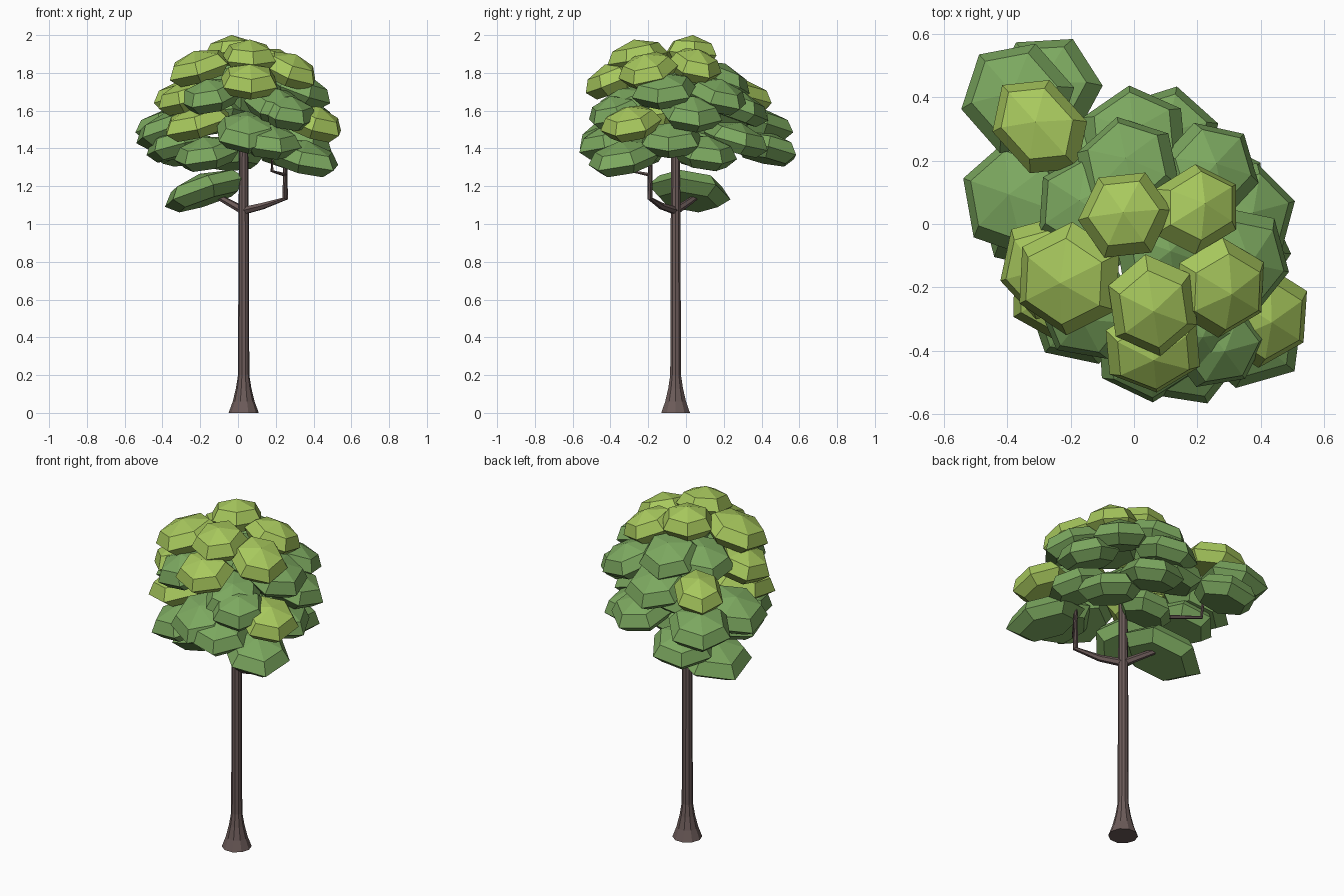
import bpy, bmesh
from math import sin, cos, pi, atan2
from mathutils import Matrix, Vector

if "Cube" in bpy.data.objects:
    bpy.data.objects.remove(bpy.data.objects["Cube"])

TX, TY = 0.03, -0.055   # trunk axis


def material(name, rgb):
    m = bpy.data.materials.new(name)
    m.diffuse_color = (*rgb, 1)
    m.use_nodes = True
    m.node_tree.nodes["Principled BSDF"].inputs["Base Color"].default_value = m.diffuse_color
    return m


BARK = material("bark", (0.15, 0.105, 0.1))
GREEN = material("leaf_green", (0.2, 0.39, 0.115))
LIME = material("leaf_lime", (0.39, 0.58, 0.11))


def finish(bm, name, mat):
    bmesh.ops.recalc_face_normals(bm, faces=bm.faces)
    me = bpy.data.meshes.new(name)
    bm.to_mesh(me)
    bm.free()
    me.materials.append(mat)
    ob = bpy.data.objects.new(name, me)
    bpy.context.collection.objects.link(ob)
    return ob


def skin(bm, rings):
    for r, s in zip(rings, rings[1:]):
        n = len(r)
        for i in range(n):
            j = (i + 1) % n
            bm.faces.new((r[i], r[j], s[j], s[i]))


def trunk():
    bm = bmesh.new()
    rings = []
    for r, z in ((.08, 0), (.058, .06), (.041, .13), (.03, .2), (.027, 1.05), (.023, 1.5)):
        rings.append([bm.verts.new((TX + r * cos(i * pi / 5), TY + r * sin(i * pi / 5), z))
                      for i in range(10)])
    skin(bm, rings)
    bm.faces.new(rings[0])
    bm.faces.new(rings[-1])
    finish(bm, "trunk", BARK)


def branch(name, pts, r0, r1, n=6):
    bm = bmesh.new()
    pts = [Vector(p) for p in pts]
    rings = []
    for k, p in enumerate(pts):
        a, b = pts[max(k - 1, 0)], pts[min(k + 1, len(pts) - 1)]
        q = (b - a).to_track_quat('Z', 'Y')
        r = r0 + (r1 - r0) * k / (len(pts) - 1)
        rings.append([bm.verts.new(p + q @ Vector((r * cos(2 * pi * i / n), r * sin(2 * pi * i / n), 0)))
                      for i in range(n)])
    skin(bm, rings)
    bm.faces.new(rings[0])
    bm.faces.new(rings[-1])
    finish(bm, name, BARK)


def clump(name, mat, x, y, z, a, b, tilt, h=.16):
    """Hexagonal faceted leaf pad, drooping away from the trunk."""
    bm = bmesh.new()
    rings = []
    for s, t in ((.72, -.48), (1, -.14), (.76, .25)):
        rings.append([bm.verts.new((a * s * cos(i * pi / 3), b * s * sin(i * pi / 3), h * t))
                      for i in range(6)])
    skin(bm, rings)
    bm.faces.new(rings[0])
    top = bm.verts.new((0, 0, h * .5))
    for i in range(6):
        bm.faces.new((rings[2][i], rings[2][(i + 1) % 6], top))
    yaw = atan2(y - TY, x - TX)
    bm.transform(Matrix.Translation((x, y, z)) @ Matrix.Rotation(yaw, 4, 'Z')
                 @ Matrix.Rotation(tilt, 4, 'Y'))
    finish(bm, name, mat)


trunk()

# branches with upright twigs
branch("right_branch", [(.03, -.055, 1.07), (.13, -.13, 1.095), (.25, -.19, 1.135), (.25, -.19, 1.5)], .022, .012)
branch("right_twig", [(.25, -.19, 1.26), (.18, -.29, 1.28), (.18, -.29, 1.48)], .01, .008)
branch("left_branch", [(.03, -.055, 1.07), (-.06, .02, 1.12), (-.14, .08, 1.165)], .022, .014)
branch("back_branch", [(-.02, -.01, 1.36), (-.14, .12, 1.34), (-.27, .24, 1.33), (-.28, .25, 1.5)], .012, .009)

# lime leaf pads: x, y, z, radial size, tangential size, tilt
lime = [
    (-.03, .03, 1.921, .145, .15, .1),
    (.2, .05, 1.85, .16, .14, .36),
    (-.21, -.175, 1.84, .185, .18, .32),
    (.06, -.26, 1.898, .165, .15, .2),
    (.06, -.40, 1.77, .15, .165, .38),
    (.28, -.205, 1.825, .165, .16, .42),
    (.41, -.295, 1.545, .165, .165, .36),
    (-.3, .31, 1.68, .18, .14, .2),
    (-.22, -.2, 1.55, .2, .185, .3),
    (-.28, -.14, 1.68, .16, .17, .3),
]
for k, p in enumerate(lime):
    clump(f"lime_leaves_{k + 1}", LIME, *p)

green = [
    # crown core
    (.1, -.08, 1.77, .17, .17, .2),
    # upper tier
    (-.02, .18, 1.775, .18, .17, .36),
    (-.15, .06, 1.74, .18, .18, .34),
    (-.15, -.28, 1.69, .165, .165, .32),
    (.34, -.12, 1.72, .17, .18, .36),
    (.2, -.33, 1.64, .175, .165, .4),
    (.24, .17, 1.69, .175, .16, .36),
    # middle tier
    (.35, .03, 1.6, .18, .17, .34),
    (0, .27, 1.63, .185, .18, .34),
    (-.37, .085, 1.51, .195, .19, .32),
    (-.37, .4, 1.53, .19, .18, .25),
    (.05, -.40, 1.5, .19, .18, .44),
    (.27, -.38, 1.6, .15, .16, .34),
    (-.12, .18, 1.58, .18, .18, .3),
    (.33, -.08, 1.46, .18, .175, .3),
    # lower tier
    (-.28, .43, 1.41, .18, .18, .25),
    (.35, -.33, 1.365, .22, .185, .28),
    (.17, -.41, 1.45, .18, .17, .28),
    (-.17, -.28, 1.385, .18, .175, .28),
    (-.33, .03, 1.43, .17, .18, .26),
    (.26, .1, 1.39, .18, .175, .28),
    (.1, .27, 1.46, .18, .175, .28),
    (-.02, .08, 1.38, .15, .17, .25),
    # single pad on the low left branch
    (-.18, .02, 1.19, .24, .22, .33),
]
for k, p in enumerate(green):
    clump(f"green_leaves_{k + 1}", GREEN, *p)
